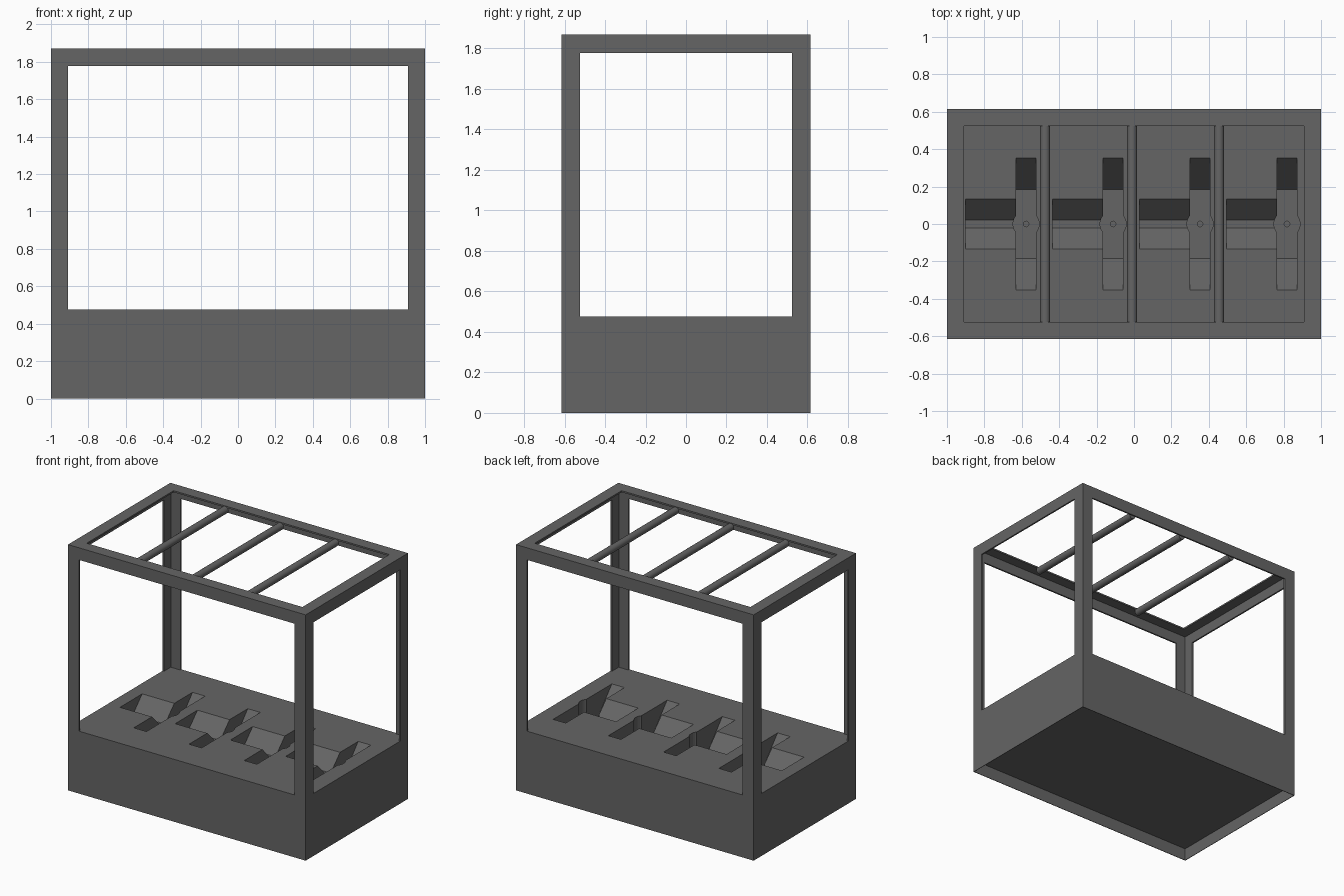
import bpy, bmesh, math
from mathutils import Vector

if "Cube" in bpy.data.objects:
    bpy.data.objects.remove(bpy.data.objects["Cube"], do_unlink=True)

HX, HY = 1.0, 0.615          # half width and half depth
BASE_TOP, TOP = 0.475, 1.87  # deck height and overall height
LEG, T = 0.092, 0.012        # angle bar leg width and thickness

steel = bpy.data.materials.new("dark grey steel")
steel.use_nodes = True
grey = (0.13, 0.13, 0.13, 1)
steel.diffuse_color = grey
steel.node_tree.nodes["Principled BSDF"].inputs["Base Color"].default_value = grey


def finish(name, bm):
    bmesh.ops.recalc_face_normals(bm, faces=bm.faces)
    mesh = bpy.data.meshes.new(name)
    bm.to_mesh(mesh)
    bm.free()
    mesh.materials.append(steel)
    obj = bpy.data.objects.new(name, mesh)
    bpy.context.collection.objects.link(obj)
    return obj


def prism(name, start, end):
    """Solid between two matching outlines."""
    bm = bmesh.new()
    a = [bm.verts.new(p) for p in start]
    b = [bm.verts.new(p) for p in end]
    bm.faces.new(a)
    bm.faces.new(b)
    for i in range(len(a)):
        j = (i + 1) % len(a)
        bm.faces.new((a[i], a[j], b[j], b[i]))
    return finish(name, bm)


def box(name, lo, hi):
    def ring(z):
        return [(lo[0], lo[1], z), (hi[0], lo[1], z), (hi[0], hi[1], z), (lo[0], hi[1], z)]
    return prism(name, ring(lo[2]), ring(hi[2]))


def cylinder(name, p, q, radius, sides=24):
    p, q = Vector(p), Vector(q)
    bm = bmesh.new()
    bmesh.ops.create_cone(bm, cap_ends=True, segments=sides, radius1=radius,
                          radius2=radius, depth=(q - p).length)
    turn = (q - p).to_track_quat('Z', 'Y').to_matrix().to_4x4()
    bm.transform(turn)
    bmesh.ops.translate(bm, verts=bm.verts, vec=(p + q) / 2)
    return finish(name, bm)


def groove(name, x0, x1, outer, inner, depth):
    """Trough cutter along x with sloping sides and a flat floor."""
    z = BASE_TOP
    outline = [(-outer, z + .02), (-outer, z), (-inner, z - depth),
               (inner, z - depth), (outer, z), (outer, z + .02)]
    return prism(name, [(x0, y, h) for y, h in outline], [(x1, y, h) for y, h in outline])


# Base block, shallow hollow underneath
base = box("base", (-HX, -HY, 0), (HX, HY, BASE_TOP))
WALL = 0.004
cutters = [box("underside_cutter", (-HX + WALL, -HY + WALL, -.05), (HX - WALL, HY - WALL, .095))]

# Four cross-shaped pockets in the deck
PITCH, DEPTH = 0.465, 0.19
for i in range(4):
    x = -0.577 + i * PITCH
    floor = BASE_TOP - DEPTH
    cutters += [
        groove("tray_cutter", x - .323, x - .02, .134, .022, .115),
        groove("slot_cutter", x - .053, x + .053, .353, .185, DEPTH),
        cylinder("round_cutter", (x, 0, floor), (x, 0, BASE_TOP + .02), .07),
        cylinder("pin_hole_cutter", (x, 0, floor - .06), (x, 0, floor + .03), .015, 16),
    ]
for c in cutters:
    c.hide_render = True
    mod = base.modifiers.new(c.name, 'BOOLEAN')
    mod.operation, mod.solver, mod.object = 'DIFFERENCE', 'EXACT', c
graph = bpy.context.evaluated_depsgraph_get()
base.data = bpy.data.meshes.new_from_object(base.evaluated_get(graph))
base.modifiers.clear()
for c in cutters:
    bpy.data.objects.remove(c, do_unlink=True)

# Angle bar section, as inward distances from the outer corner
ANGLE = [(0, 0), (LEG, 0), (LEG, T), (T, T), (T, LEG), (0, LEG)]

# Corner posts
for sx, side in ((1, "left"), (-1, "right")):
    for sy, end in ((-1, "front"), (1, "back")):
        def ring(z):
            return [(sx * (HX - u), sy * (HY - v), z) for u, v in ANGLE]
        prism(f"{end}_{side}_post", ring(BASE_TOP), ring(TOP - LEG))

# Mitred top frame
for s, end, side in ((-1, "front", "right"), (1, "back", "left")):
    prism(f"{end}_top_beam",
          [(-HX + u, s * (HY - u), TOP - v) for u, v in ANGLE],
          [(HX - u, s * (HY - u), TOP - v) for u, v in ANGLE])
    prism(f"{side}_top_beam",
          [(s * (HX - u), -HY + u, TOP - v) for u, v in ANGLE],
          [(s * (HX - u), HY - u, TOP - v) for u, v in ANGLE])

# Round hanging bars across the top
for i in range(3):
    x, y, z = -0.475 + i * PITCH, HY - LEG + .002, TOP - .03
    bar = cylinder(f"cross_bar_{i + 1}", (x, -y, z), (x, y, z), .027)
    bpy.ops.object.select_all(action='DESELECT')
    bar.select_set(True)
    bpy.context.view_layer.objects.active = bar
    bpy.ops.object.shade_smooth_by_angle(angle=math.radians(40))
